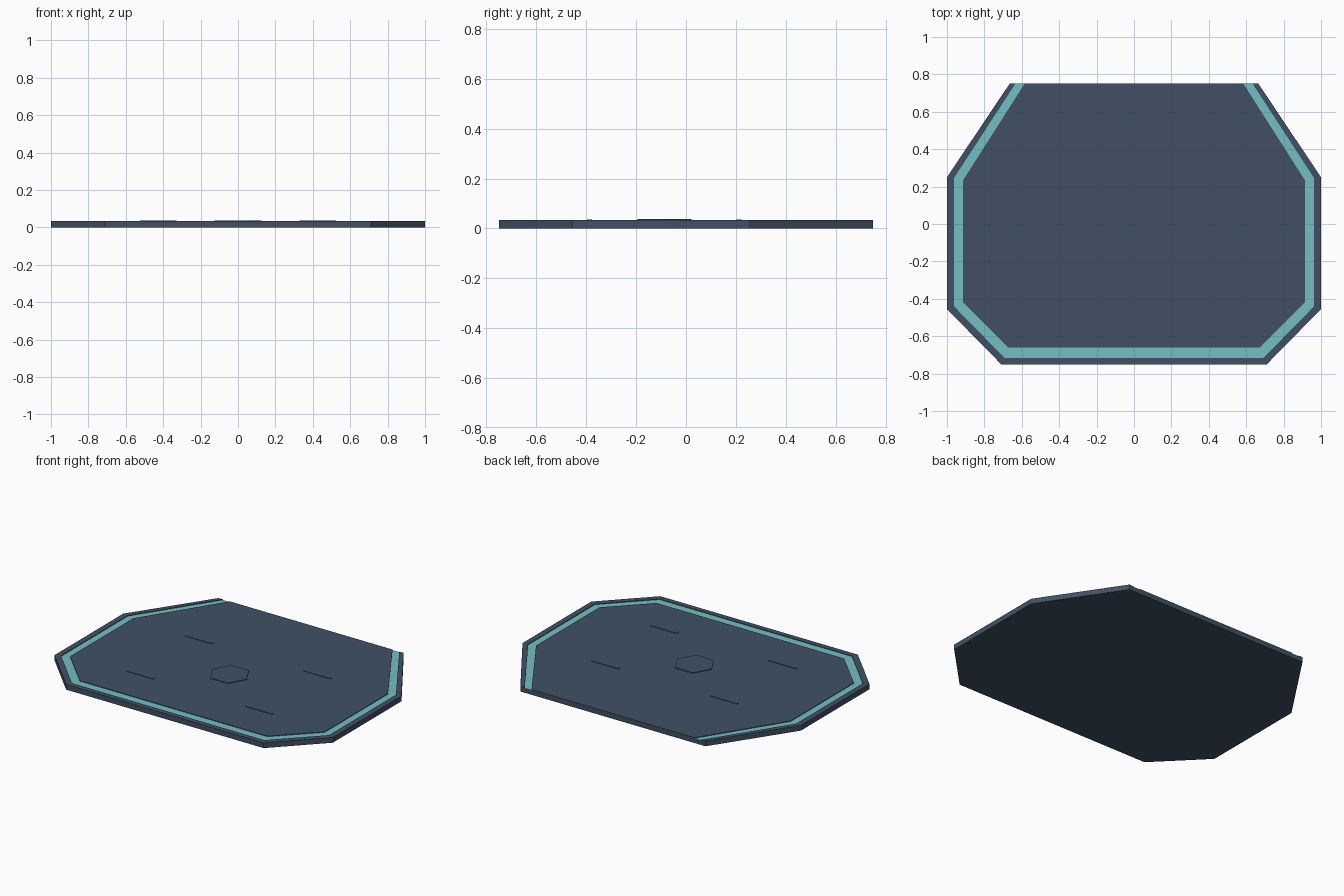
import bpy, bmesh, math

if "Cube" in bpy.data.objects:
    bpy.data.objects.remove(bpy.data.objects["Cube"])


def material(name, rgb):
    m = bpy.data.materials.new(name)
    m.diffuse_color = (*rgb, 1)
    m.use_nodes = True
    m.node_tree.nodes["Principled BSDF"].inputs["Base Color"].default_value = m.diffuse_color
    return m


slate = material("dark slate", (0.052, 0.081, 0.128))
teal = material("pale teal", (0.175, 0.52, 0.54))


def plate(name, pts, z0, z1, mat):
    """Extrude a counter-clockwise outline from z0 to z1."""
    bm = bmesh.new()
    f = bm.faces.new([bm.verts.new((x, y, z0)) for x, y in pts])
    top = bmesh.ops.extrude_face_region(bm, geom=[f])["geom"]
    bmesh.ops.translate(bm, vec=(0, 0, z1 - z0),
                        verts=[v for v in top if isinstance(v, bmesh.types.BMVert)])
    bmesh.ops.recalc_face_normals(bm, faces=bm.faces)
    me = bpy.data.meshes.new(name)
    bm.to_mesh(me)
    bm.free()
    me.materials.append(mat)
    ob = bpy.data.objects.new(name, me)
    bpy.context.collection.objects.link(ob)
    return ob


def mirrored(half):
    """Left half (back to front) continued by its mirror image."""
    return half + [(-x, y) for x, y in reversed(half)]


T = 0.034   # slab top
G = 0.030   # bottom of the light groove

# half outlines, from the back edge round to the front
rim = [(-0.665, 0.75), (-1, 0.25), (-1, -0.455), (-0.71, -0.75)]
outer = [(-0.634, 0.75), (-0.963, 0.245), (-0.963, -0.44), (-0.692, -0.716)]
inner = [(-0.585, 0.75), (-0.915, 0.232), (-0.915, -0.417), (-0.674, -0.66)]

# lower slab, rim frame, light strip and raised centre deck
plate("floor_slab", mirrored(rim), 0, G - 0.002, slate)
plate("outer_rim", mirrored(rim) + mirrored(outer)[::-1], G - 0.002, T, slate)
plate("light_strip", mirrored(outer) + mirrored(inner)[::-1], G - 0.002, G, teal)
plate("centre_deck", mirrored(inner), G - 0.002, T, slate)

# raised hexagon in the middle
cy = -0.087
plate("centre_hexagon", [(0.125 * math.cos(i * math.pi / 3),
                          cy + 0.125 * math.sin(i * math.pi / 3)) for i in range(6)],
      T, T + 0.004, slate)

# four raised tread bars
for sx in (-1, 1):
    for sy in (-1, 1):
        x, y = sx * 0.427, cy + sy * 0.3
        plate("tread_bar", [(x - .097, y - .01), (x + .097, y - .01),
                            (x + .097, y + .01), (x - .097, y + .01)], T, T + 0.003, slate)
